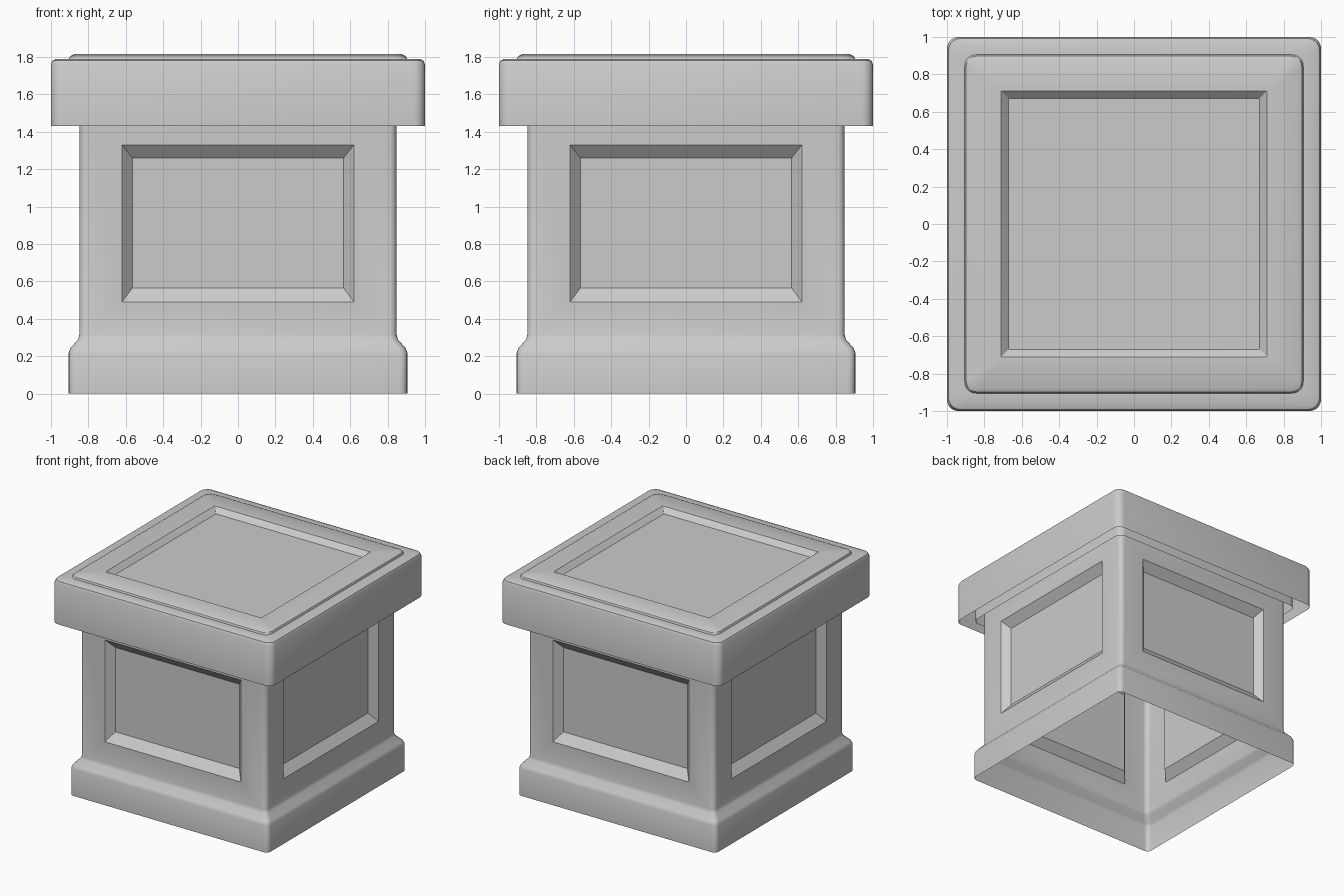
import bpy, bmesh
from math import cos, sin, pi, radians
from mathutils import Vector

if "Cube" in bpy.data.objects:
    bpy.data.objects.remove(bpy.data.objects["Cube"])

SEG = 5  # segments per rounded corner


def ring(bm, half, z, r):
    """Rounded square outline at height z."""
    verts = []
    for q in range(4):
        a0 = q * pi / 2
        sx, sy = [(1, 1), (-1, 1), (-1, -1), (1, -1)][q]
        for i in range(SEG + 1):
            a = a0 + i / SEG * pi / 2
            verts.append(bm.verts.new((sx * (half - r) + r * cos(a),
                                       sy * (half - r) + r * sin(a), z)))
    return verts


def loft(bm, profile, cap=False):
    """Skin rounded squares given as (half width, z, corner radius)."""
    rings = [ring(bm, *p) for p in profile]
    n = len(rings[0])
    for a, b in zip(rings, rings[1:]):
        for i in range(n):
            j = (i + 1) % n
            bm.faces.new((a[i], a[j], b[j], b[i]))
    if cap:
        bm.faces.new(rings[-1])
    bm.normal_update()


def sink_panel(bm, face, steps):
    """Inset a side face to each (offset, half width, z low, z high)."""
    n = face.normal.copy()
    t = n.cross(Vector((0, 0, 1)))
    for off, u, lo, hi in steps:
        bmesh.ops.inset_individual(bm, faces=[face], thickness=0.02)
        mid = face.calc_center_median().z
        for v in face.verts:
            side = u if v.co.dot(t) > 0 else -u
            v.co = n * off + t * side + Vector((0, 0, hi if v.co.z > mid else lo))


def finish(bm, name):
    bm.normal_update()
    mesh = bpy.data.meshes.new(name)
    bm.to_mesh(mesh)
    bm.free()
    ob = bpy.data.objects.new(name, mesh)
    bpy.context.collection.objects.link(ob)
    bpy.ops.object.select_all(action='DESELECT')
    ob.select_set(True)
    bpy.context.view_layer.objects.active = ob
    bpy.ops.object.shade_smooth_by_angle(angle=radians(30))


# pedestal body: open-bottomed shell with flared plinth and four sunken panels
bm = bmesh.new()
loft(bm, [(0.905, 0, 0.04), (0.905, 0.22, 0.04), (0.895, 0.245, 0.04),
          (0.855, 0.29, 0.04), (0.848, 0.315, 0.04), (0.848, 1.50, 0.04)])
walls = [f for f in bm.faces if f.calc_area() > 1]
walls = [f for f in walls if f.calc_center_median().z > 0.5]
for f in walls:
    sink_panel(bm, f, [(0.848, 0.62, 0.49, 1.33), (0.79, 0.565, 0.565, 1.26)])
finish(bm, "pedestal_body")

# outer lid rim: open below, rounded over at the top
bm = bmesh.new()
loft(bm, [(1.0, 1.43, 0.06), (1.0, 1.76, 0.06), (0.991, 1.781, 0.06),
          (0.97, 1.79, 0.06), (0.905, 1.79, 0.06)])
finish(bm, "lid_rim")

# inner lid plate: skirt inside the rim, raised top with a shallow recess
bm = bmesh.new()
loft(bm, [(0.905, 1.43, 0.06), (0.905, 1.79, 0.06), (0.898, 1.804, 0.06),
          (0.875, 1.815, 0.05), (0.71, 1.815, 0.003), (0.67, 1.775, 0.003)],
     cap=True)
finish(bm, "lid_plate")
